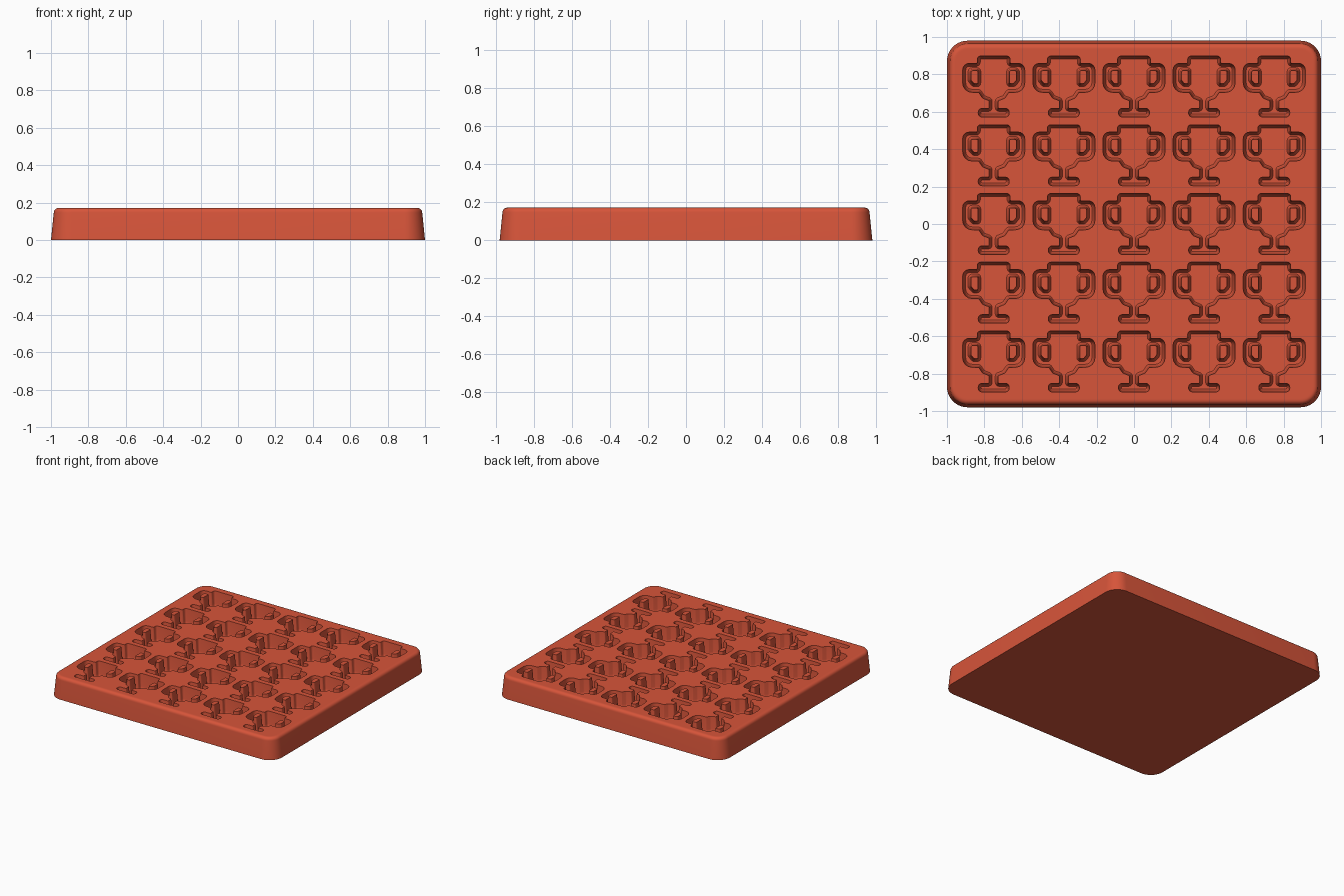
import bpy
import bmesh
import math
from mathutils import Vector

if "Cube" in bpy.data.objects:
    bpy.data.objects.remove(bpy.data.objects["Cube"], do_unlink=True)

TOP, FLOOR = 0.172, 0.05


def rounded(corners, steps=4):
    """Closed 2D loop with each (x, y, radius) corner replaced by an arc."""
    loop = []
    for i, (x, y, r) in enumerate(corners):
        p = Vector((x, y))
        a = (Vector(corners[i - 1][:2]) - p).normalized()
        b = (Vector(corners[(i + 1) % len(corners)][:2]) - p).normalized()
        half = a.angle(b) / 2
        centre = p + (a + b).normalized() * (r / math.sin(half))
        start = p + a * (r / math.tan(half)) - centre
        end = p + b * (r / math.tan(half)) - centre
        turn = start.angle_signed(end)
        for k in range(steps + 1):
            t = -turn * k / steps
            c, s = math.cos(t), math.sin(t)
            loop.append(centre + Vector((start.x * c - start.y * s,
                                         start.x * s + start.y * c)))
    return loop


def inset(loop, d):
    """Move a loop inwards by d (outwards when negative)."""
    n = len(loop)
    area = sum(loop[i - 1].cross(loop[i]) for i in range(n))
    sign = 1 if area > 0 else -1
    out = []
    for i, p in enumerate(loop):
        u = (p - loop[i - 1]).normalized()
        v = (loop[(i + 1) % n] - p).normalized()
        n1 = Vector((-u.y, u.x)) * sign
        n2 = Vector((-v.y, v.x)) * sign
        out.append(p + (n1 + n2) * (d / (1 + n1.dot(n2))))
    return out


def wall(bm, loop, levels, offset=(0, 0)):
    """Skin a loop through (z, inset) levels; return first and last rings."""
    rings = []
    for z, d in levels:
        rings.append([bm.verts.new((p.x + offset[0], p.y + offset[1], z))
                      for p in inset(loop, d)])
    for low, high in zip(rings, rings[1:]):
        for i in range(len(low)):
            bm.faces.new((low[i - 1], low[i], high[i], high[i - 1]))
    return rings[0], rings[-1]


def fill(bm, rings):
    """Fill the area between an outer ring and the rings inside it."""
    edges = []
    for ring in rings:
        for i in range(len(ring)):
            pair = (ring[i - 1], ring[i])
            edges.append(bm.edges.get(pair) or bm.edges.new(pair))
    bmesh.ops.triangle_fill(bm, use_beauty=True, edges=edges, normal=(0, 0, 1))


# Cup outline: right half, then its mirror image
half_cup = [
    (0.088, 0.163, 0.018), (0.088, 0.124, 0.006),      # rim
    (0.166, 0.124, 0.035), (0.166, -0.03, 0.05),       # handle
    (0.08, -0.032, 0.006), (0.06, -0.062, 0.02),       # bowl
    (0.024, -0.076, 0.006), (0.024, -0.117, 0.006),    # stem
    (0.083, -0.117, 0.02), (0.083, -0.163, 0.02),      # foot
]
cup = rounded(half_cup + [(-x, y, r) for x, y, r in reversed(half_cup)])

# Openings inside the handles, left standing as posts
opening = rounded([(0.085, 0.085, 0.006), (0.122, 0.085, 0.01),
                   (0.122, 0.035, 0.01), (0.105, 0.015, 0.01),
                   (0.085, 0.015, 0.006)], 3)
openings = [opening, [Vector((-p.x, p.y)) for p in opening]]

# Draft and rounded foot of the cavity walls
cavity = [(TOP, 0), (0.075, 0.008), (0.058, 0.011), (FLOOR, 0.016)]
post = [(z, -d) for z, d in cavity]

bm = bmesh.new()

# Tray sides with draft and a rounded top edge
tray = rounded([(sx, sy * 0.98, 0.11) for sx, sy in
                ((-1, -1), (1, -1), (1, 1), (-1, 1))], 10)
sides = [(0, 0), (0.147, 0.015)]
for k in range(1, 6):
    a = math.radians(18 * k)
    sides.append((0.147 + 0.025 * math.sin(a), 0.04 - 0.025 * math.cos(a)))
sides.append((TOP, 0.048))
bottom_ring, top_ring = wall(bm, tray, sides)
bm.faces.new(bottom_ring)

# Five by five grid of cavities
rims = []
for row in range(-2, 3):
    for col in range(-2, 3):
        at = (col * 0.375, row * 0.3675)
        rim, base = wall(bm, cup, cavity, at)
        rims.append(rim)
        floor = [base]
        for shape in openings:
            cap, foot = wall(bm, shape, post, at)
            bm.faces.new(cap)
            floor.append(foot)
        fill(bm, floor)
fill(bm, [top_ring] + rims)

bmesh.ops.recalc_face_normals(bm, faces=bm.faces)
mesh = bpy.data.meshes.new("cup_mold_tray")
bm.to_mesh(mesh)
bm.free()
mold = bpy.data.objects.new("cup_mold_tray", mesh)
bpy.context.collection.objects.link(mold)

# Red silicone
colour = (0.68, 0.09, 0.042, 1)
mat = bpy.data.materials.new("red_silicone")
mat.use_nodes = True
mat.diffuse_color = colour
shader = next(n for n in mat.node_tree.nodes if n.type == 'BSDF_PRINCIPLED')
shader.inputs["Base Color"].default_value = colour
mesh.materials.append(mat)

bpy.ops.object.select_all(action='DESELECT')
mold.select_set(True)
bpy.context.view_layer.objects.active = mold
bpy.ops.object.shade_smooth_by_angle(angle=math.radians(30))
